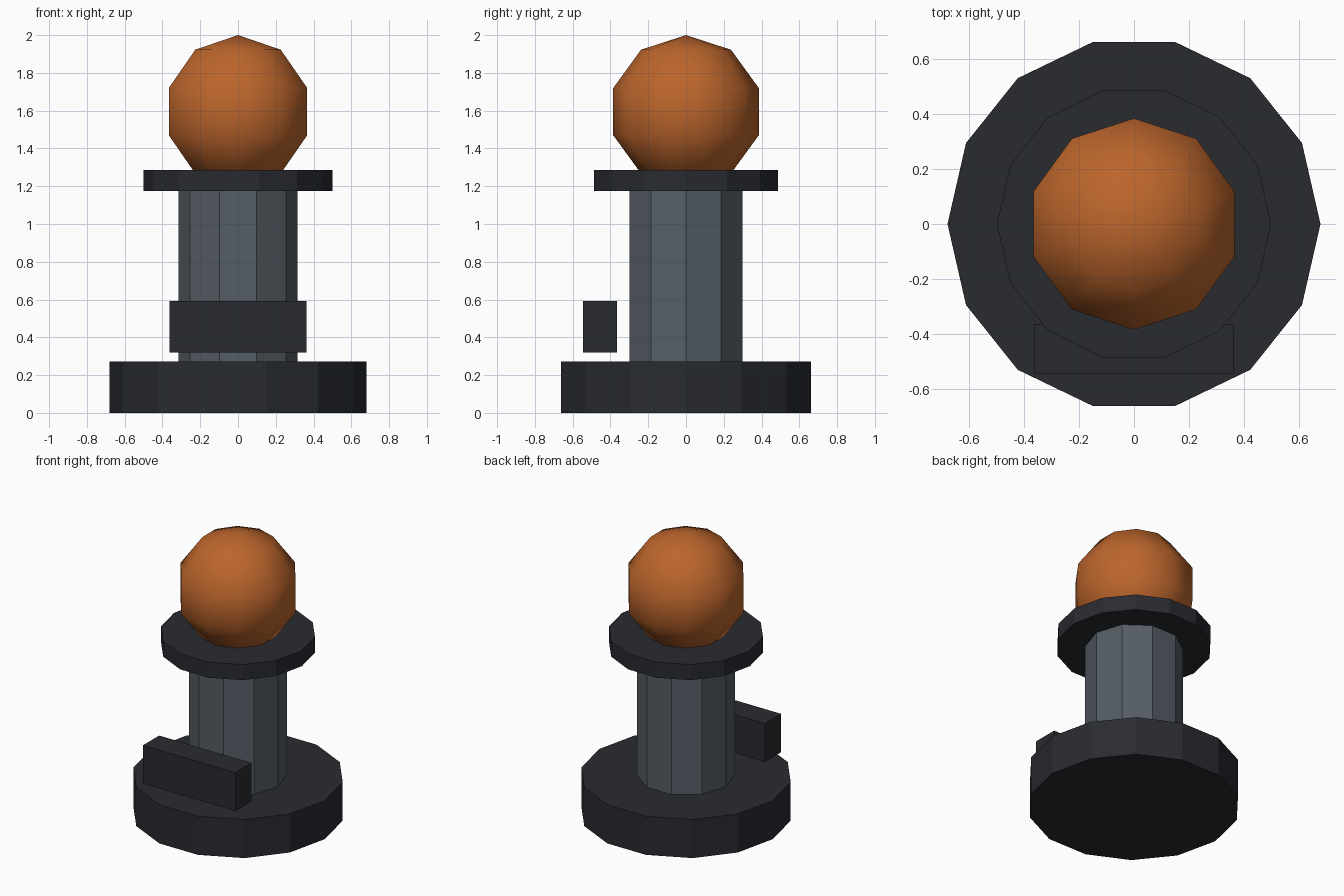
import bpy

if "Cube" in bpy.data.objects:
    bpy.data.objects.remove(bpy.data.objects["Cube"])


def material(name, rgb):
    mat = bpy.data.materials.new(name)
    mat.diffuse_color = (*rgb, 1)
    mat.use_nodes = True
    mat.node_tree.nodes["Principled BSDF"].inputs["Base Color"].default_value = mat.diffuse_color
    return mat


dark = material("dark_metal", (0.022, 0.024, 0.03))
steel = material("steel", (0.09, 0.11, 0.13))
orange = material("orange_glow", (0.5, 0.13, 0.025))


def finish(name, mat):
    obj = bpy.context.object
    obj.name = name
    obj.data.materials.append(mat)
    return obj


def prism(name, sides, radius, z0, z1, mat):
    """Upright prism with a corner on the x axis."""
    bpy.ops.mesh.primitive_cylinder_add(vertices=sides, radius=radius, depth=z1 - z0,
                                        location=(0, 0, (z0 + z1) / 2))
    obj = finish(name, mat)
    # The primitive starts at +y; turn it so a corner lies on +x
    obj.rotation_euler.z = -1.5707963
    return obj


# Stacked body
prism("base", 14, 0.68, 0, 0.273, dark)
prism("column", 10, 0.315, 0.273, 1.175, steel)
prism("collar", 14, 0.50, 1.175, 1.285, dark)

# Ball on top, sunk into the collar
bpy.ops.mesh.primitive_uv_sphere_add(segments=10, ring_count=5, radius=0.405,
                                     location=(0, 0, 1.595))
ball = finish("ball", orange)
ball.data.shade_smooth()

# Block standing off the front of the column
bpy.ops.mesh.primitive_cube_add(size=1, location=(0, -0.455, 0.457))
block = finish("front_block", dark)
block.scale = (0.724, 0.18, 0.272)
